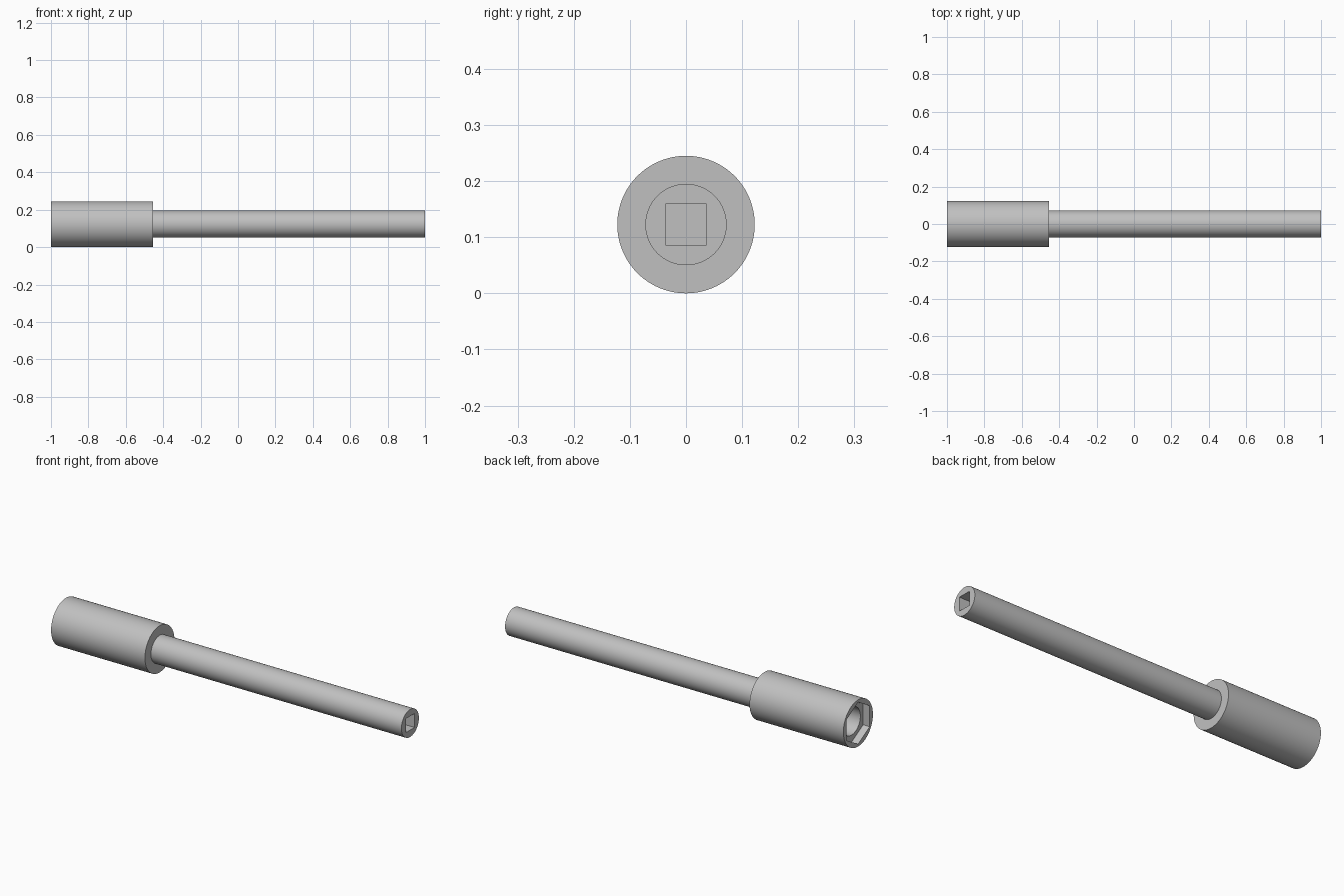
import bpy, bmesh, math

cube = bpy.data.objects.get("Cube")
if cube:
    bpy.data.objects.remove(cube)

SEGMENTS = 96
AXIS_Z = 0.1225

steel = bpy.data.materials.new("grey steel")
steel.use_nodes = True
GREY = (0.53, 0.53, 0.53, 1)
steel.diffuse_color = GREY
steel.node_tree.nodes["Principled BSDF"].inputs["Base Color"].default_value = GREY


def section_radius(angle, radius, sides, turn):
    """Distance from the axis to a circle (sides 0) or a regular polygon."""
    if not sides:
        return radius
    step = math.tau / sides
    return radius * math.cos(step / 2) / math.cos((angle - turn) % step - step / 2)


def loft(name, sections):
    """Skin cross-sections (x, radius, sides, corner angle) along x, capping both ends."""
    bm = bmesh.new()
    rings = []
    for x, radius, sides, turn in sections:
        ring = []
        for i in range(SEGMENTS):
            a = math.tau * i / SEGMENTS
            r = section_radius(a, radius, sides, turn)
            ring.append(bm.verts.new((x, r * math.cos(a), r * math.sin(a))))
        rings.append(ring)
    for r0, r1 in zip(rings, rings[1:]):
        for i in range(SEGMENTS):
            j = (i + 1) % SEGMENTS
            bm.faces.new((r0[i], r0[j], r1[j], r1[i]))
    bm.faces.new(rings[0])
    bm.faces.new(rings[-1])
    bmesh.ops.recalc_face_normals(bm, faces=bm.faces)
    mesh = bpy.data.meshes.new(name)
    bm.to_mesh(mesh)
    bm.free()
    mesh.materials.append(steel)
    obj = bpy.data.objects.new(name, mesh)
    obj.location.z = AXIS_Z
    bpy.context.collection.objects.link(obj)
    bpy.ops.object.select_all(action="DESELECT")
    obj.select_set(True)
    bpy.context.view_layer.objects.active = obj
    bpy.ops.object.shade_smooth_by_angle(angle=math.radians(30))
    return obj


# Socket: outer wall, hexagonal mouth, then a round bore
HEX_TURN = math.pi / 6
loft("hex_socket", [
    (-0.455, 0.1225, 0, 0),
    (-1.0, 0.1225, 0, 0),
    (-1.0, 0.11, 6, HEX_TURN),
    (-0.962, 0.11, 6, HEX_TURN),
    (-0.962, 0.0725, 0, 0),
    (-0.56, 0.0725, 0, 0),
])

# Shaft: long round bar with a square drive recess in its end
SQUARE = 0.0365 * math.sqrt(2)
loft("drive_shaft", [
    (-0.455, 0.0725, 0, 0),
    (1.0, 0.0725, 0, 0),
    (1.0, SQUARE, 4, math.pi / 4),
    (0.9, SQUARE, 4, math.pi / 4),
])
